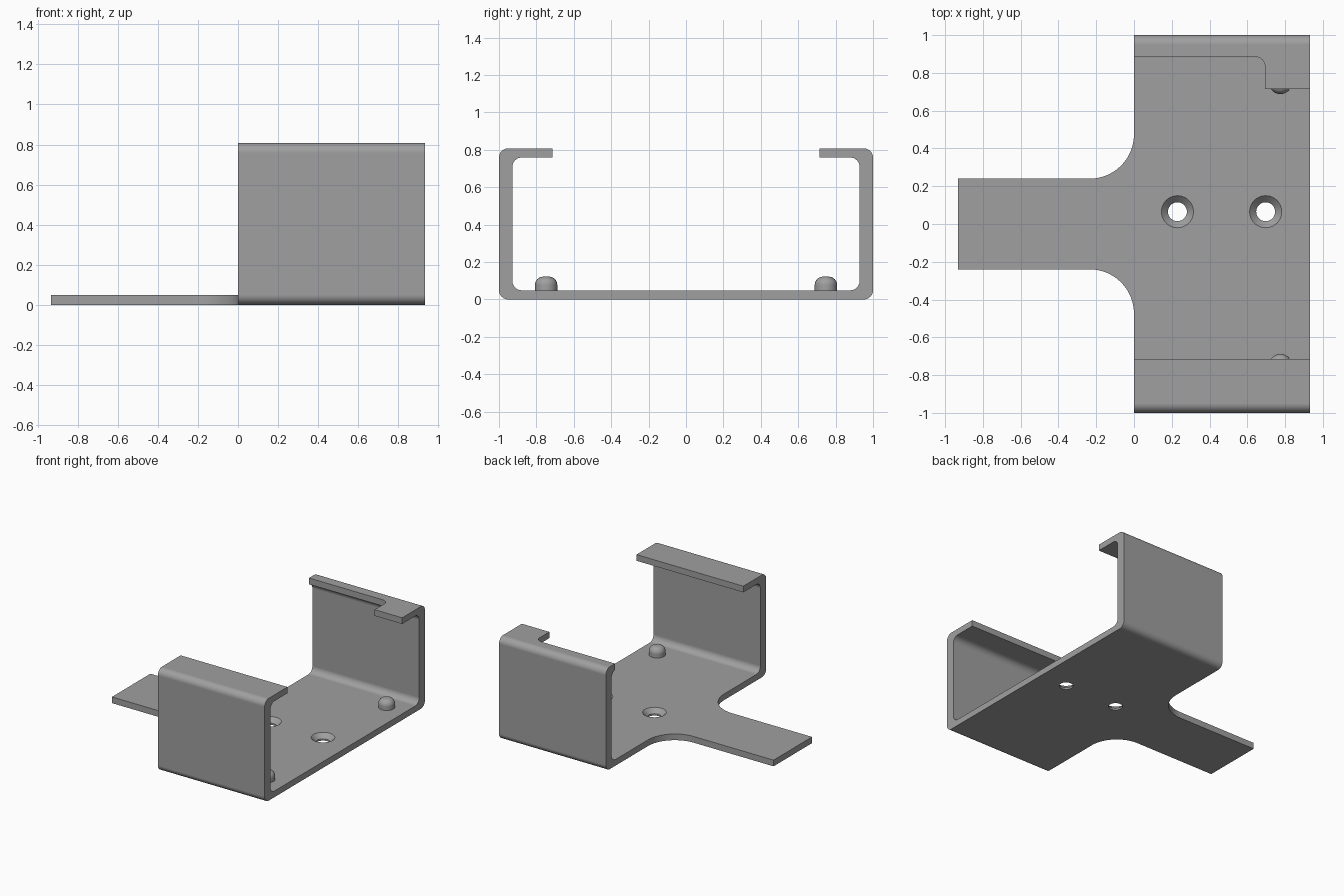
import bpy, bmesh, math
from mathutils import Vector

if "Cube" in bpy.data.objects:
    bpy.data.objects.remove(bpy.data.objects["Cube"])

X, H = 0.933, 0.808            # half length, height
WALL, SHEET, R = 0.072, 0.049, 0.05
LIP = 0.715                    # inner edge of the top lips

grey = bpy.data.materials.new("plain grey")
grey.diffuse_color = (0.35, 0.35, 0.35, 1)
grey.use_nodes = True
grey.node_tree.nodes["Principled BSDF"].inputs["Base Color"].default_value = grey.diffuse_color


def arc(cx, cy, r, a0, a1, n=10):
    """Points on an arc, angles in degrees."""
    return [(cx + r * math.cos(math.radians(a0 + (a1 - a0) * i / n)),
             cy + r * math.sin(math.radians(a0 + (a1 - a0) * i / n))) for i in range(n + 1)]


def make_object(name, bm):
    bmesh.ops.recalc_face_normals(bm, faces=bm.faces)
    mesh = bpy.data.meshes.new(name)
    bm.to_mesh(mesh)
    bm.free()
    mesh.materials.append(grey)
    ob = bpy.data.objects.new(name, mesh)
    bpy.context.collection.objects.link(ob)
    return ob


def prism(name, verts, depth):
    """Extrude a closed outline along a vector."""
    bm = bmesh.new()
    face = bm.faces.new([bm.verts.new(v) for v in verts])
    out = bmesh.ops.extrude_face_region(bm, geom=[face])
    moved = [g for g in out["geom"] if isinstance(g, bmesh.types.BMVert)]
    bmesh.ops.translate(bm, verts=moved, vec=Vector(depth))
    return make_object(name, bm)


def lathe(name, profile, centre, n=40):
    """Closed solid of revolution from (radius, z) points, capped at both ends."""
    bm = bmesh.new()
    rings = [[bm.verts.new((centre[0] + r * math.cos(2 * math.pi * i / n),
                            centre[1] + r * math.sin(2 * math.pi * i / n), z))
              for i in range(n)] for r, z in profile]
    for a, b in zip(rings, rings[1:]):
        for i in range(n):
            j = (i + 1) % n
            bm.faces.new((a[i], a[j], b[j], b[i]))
    bm.faces.new(rings[0])
    bm.faces.new(rings[-1])
    return make_object(name, bm)


def activate(ob):
    bpy.ops.object.select_all(action='DESELECT')
    ob.select_set(True)
    bpy.context.view_layer.objects.active = ob


def cut(ob, cutter, operation):
    activate(ob)
    mod = ob.modifiers.new("cut", 'BOOLEAN')
    mod.operation, mod.solver, mod.object = operation, 'EXACT', cutter
    bpy.ops.object.modifier_apply(modifier=mod.name)
    bpy.data.objects.remove(cutter)


def smooth(ob):
    activate(ob)
    bpy.ops.object.shade_smooth_by_angle(angle=math.radians(30))
    mod = ob.modifiers.new("weighted normals", 'WEIGHTED_NORMAL')
    mod.keep_sharp = True


# C-shaped channel section: right half from floor to lip, then mirrored
yi, ro = 1 - WALL, R
outer = (arc(1 - ro, ro, ro, -90, 0) + arc(1 - ro, H - ro, ro, 0, 90) + [(LIP, H)])
inner = ([(LIP, H - SHEET)] + arc(yi - R, H - SHEET - R, R, 90, 0)
         + arc(yi - R, SHEET + R, R, 0, -90))
half = outer + inner
section = half + [(-y, z) for y, z in reversed(half)]
bracket = prism("bracket", [(-1, y, z) for y, z in section], (2, 0, 0))

# T-shaped plan with filleted inner corners trims the channel
TY, FR = 0.24, 0.235
side = [(-X, TY)] + arc(-FR, TY + FR, FR, -90, 0, 20) + [(0, 1.1), (X, 1.1)]
plan = side + [(x, -y) for x, y in reversed(side)]
cut(bracket, prism("plan_trim", [(x, y, -0.2) for x, y in plan], (0, 0, 1.3)), 'INTERSECT')

# Rounded notch in the back lip
notch = [(-0.2, 0.6), (0.693, 0.6)] + arc(0.643, 0.835, 0.05, 0, 90) + [(-0.2, 0.885)]
cut(bracket, prism("lip_notch", [(x, y, 0.68) for x, y in notch], (0, 0, 0.3)), 'DIFFERENCE')

# Countersunk screw holes
for hx in (0.23, 0.697):
    cut(bracket, lathe("screw_hole", [(0.05, -0.1), (0.05, SHEET - 0.035),
                                      (0.085, SHEET), (0.105, SHEET + 0.02)],
                       (hx, 0.065)), 'DIFFERENCE')
smooth(bracket)

# Round-topped locating pegs
for label, py in (("front", -0.748), ("back", 0.748)):
    top = arc(0.06 - 0.045, 0.122 - 0.045, 0.045, 0, 90, 8)
    smooth(lathe(label + "_peg", [(0.06, SHEET - 0.005)] + top, (0.775, py)))
